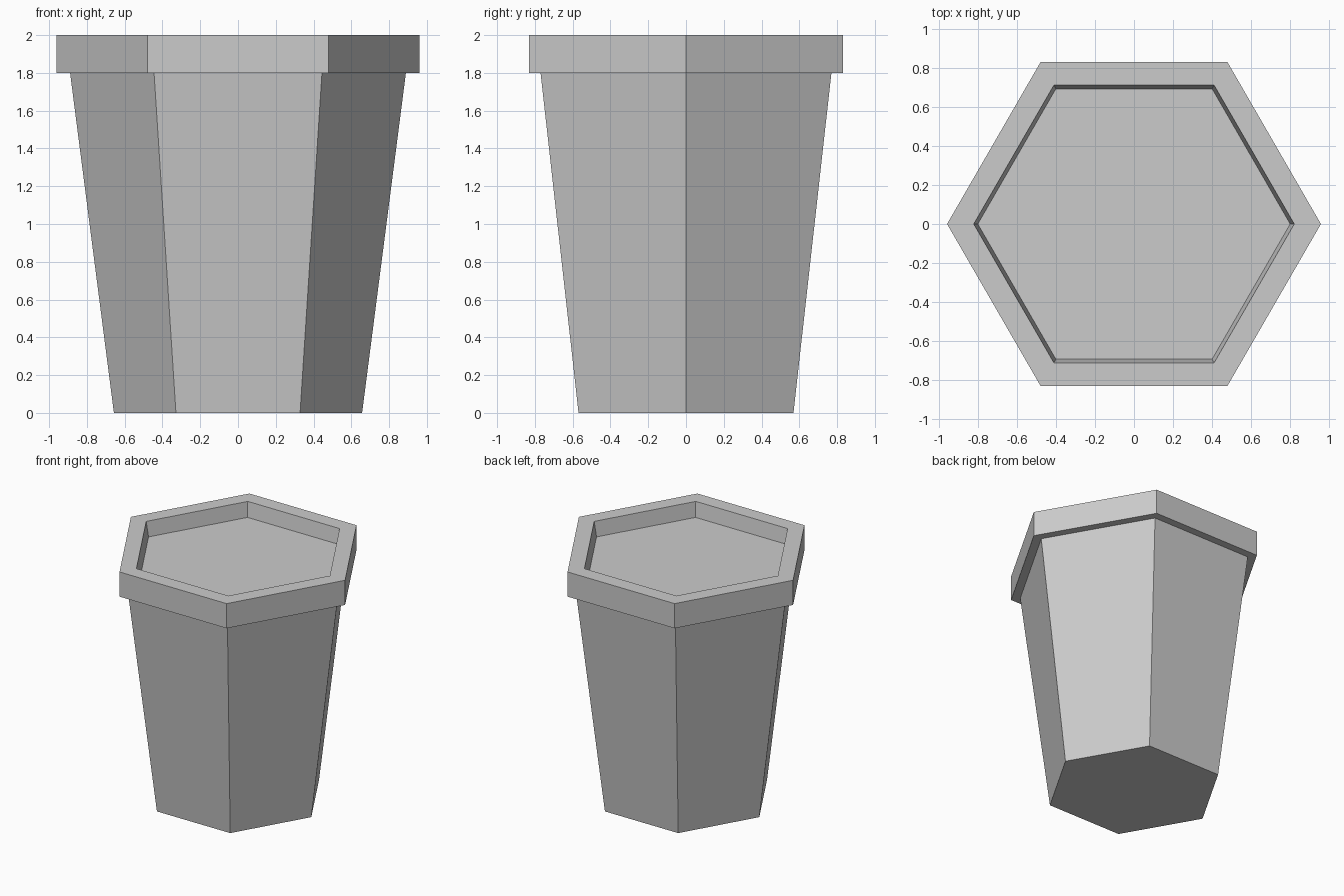
import bpy, bmesh, math

cube = bpy.data.objects.get("Cube")
if cube:
    bpy.data.objects.remove(cube, do_unlink=True)

SIDES = 6

# One grey material for the whole planter
grey = bpy.data.materials.new("plain grey")
grey.use_nodes = True
colour = (0.6, 0.6, 0.6, 1)
grey.diffuse_color = colour
grey.node_tree.nodes["Principled BSDF"].inputs["Base Color"].default_value = colour


def ring(bm, radius, z):
    """Hexagonal loop with corners on the x axis."""
    return [bm.verts.new((radius * math.cos(math.tau * i / SIDES),
                          radius * math.sin(math.tau * i / SIDES), z))
            for i in range(SIDES)]


def loft(name, profile):
    """Join hexagonal loops (radius, height) and cap both ends."""
    bm = bmesh.new()
    rings = [ring(bm, r, z) for r, z in profile]
    for low, high in zip(rings, rings[1:]):
        for i in range(SIDES):
            j = (i + 1) % SIDES
            bm.faces.new((low[i], low[j], high[j], high[i]))
    bm.faces.new(rings[0][::-1])
    bm.faces.new(rings[-1])
    bmesh.ops.recalc_face_normals(bm, faces=bm.faces)
    mesh = bpy.data.meshes.new(name)
    bm.to_mesh(mesh)
    bm.free()
    mesh.materials.append(grey)
    obj = bpy.data.objects.new(name, mesh)
    bpy.context.collection.objects.link(obj)
    return obj


# Tapered body, overhanging rim, then the shallow recess and its floor
loft("hexagonal_planter", [
    (0.657, 0), (0.889, 1.8),
    (0.96, 1.8), (0.96, 2),
    (0.823, 2), (0.802, 1.88),
])
